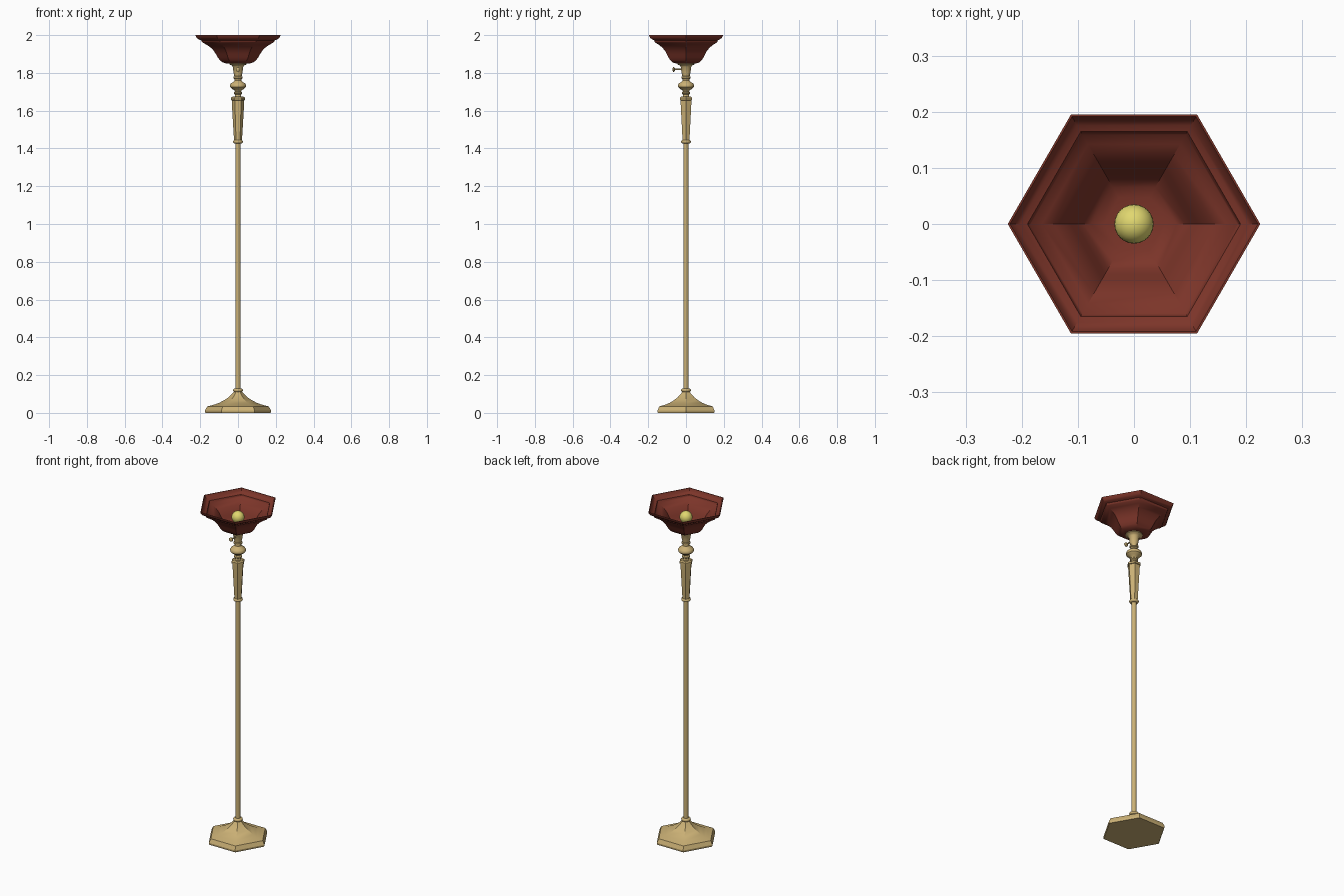
import bpy, bmesh
from math import cos, sin, pi, radians
from mathutils import Matrix


def material(name, rgb):
    m = bpy.data.materials.new(name)
    m.diffuse_color = (*rgb, 1)
    return m


BRASS = material("brass", (0.60, 0.44, 0.18))
RED = material("red_glass", (0.20, 0.035, 0.022))
GLOW = material("bulb_glow", (0.75, 0.68, 0.16))


def lathe(name, profile, sides, mat, matrix=None, angle=35):
    """Spin (radius, z) points around z; zero radius closes the end."""
    bm = bmesh.new()
    rings = []
    for r, z in profile:
        if r == 0:
            rings.append([bm.verts.new((0, 0, z))] * sides)
        else:
            rings.append([bm.verts.new((r * cos(2 * pi * i / sides), r * sin(2 * pi * i / sides), z))
                          for i in range(sides)])
    for a, b in zip(rings, rings[1:]):
        for i in range(sides):
            j = (i + 1) % sides
            bm.faces.new(list(dict.fromkeys((a[i], a[j], b[j], b[i]))))
    bmesh.ops.recalc_face_normals(bm, faces=bm.faces)
    if matrix:
        bm.transform(matrix)
    me = bpy.data.meshes.new(name)
    bm.to_mesh(me)
    bm.free()
    ob = bpy.data.objects.new(name, me)
    bpy.context.collection.objects.link(ob)
    me.materials.append(mat)
    bpy.ops.object.select_all(action='DESELECT')
    ob.select_set(True)
    bpy.context.view_layer.objects.active = ob
    bpy.ops.object.shade_smooth_by_angle(angle=radians(angle))
    return ob


def ring(name, z, r, h, sides=24):
    """Rounded collar centred at height z."""
    pts = [(0, z - h)] + [(r - 0.008 + 0.008 * cos(t * pi / 8), z + h * sin(t * pi / 8))
                          for t in range(-4, 5)] + [(0, z + h)]
    return lathe(name, pts, sides, BRASS)


# Hexagonal flared base
lathe("base", [(0, 0), (0.172, 0), (0.175, 0.006), (0.175, 0.012), (0.163, 0.034), (0.155, 0.036),
               (0.125, 0.044), (0.098, 0.054), (0.072, 0.068), (0.050, 0.083),
               (0.034, 0.098), (0.022, 0.112), (0, 0.112)], 6, BRASS, angle=25)
ring("base_collar", 0.12, 0.026, 0.009)

# Round pole in two lengths
for name, z0, z1 in (("lower_pole", 0.11, 1.0), ("upper_pole", 1.0, 1.44)):
    lathe(name, [(0, z0), (0.0135, z0), (0.0135, z1), (0, z1)], 20, BRASS)
ring("pole_collar", 1.436, 0.026, 0.009)

# Tapered hexagonal column with cap
lathe("column", [(0, 1.442), (0.021, 1.442), (0.033, 1.645), (0.033, 1.655), (0.038, 1.657),
                 (0.038, 1.668), (0.030, 1.674), (0, 1.676)], 6, BRASS)

# Turned neck, knob and rings
lathe("neck", [(0, 1.67), (0.018, 1.67), (0.016, 1.685), (0.022, 1.69), (0.022, 1.697),
               (0.016, 1.702), (0.020, 1.709), (0.033, 1.716), (0.042, 1.725), (0.043, 1.735),
               (0.038, 1.744), (0.025, 1.752), (0.018, 1.760), (0.018, 1.768),
               (0.024, 1.771), (0.024, 1.779), (0.017, 1.784), (0, 1.784)], 24, BRASS)

# Flared cup and plate under the shade
lathe("shade_cup", [(0, 1.78), (0.019, 1.78), (0.023, 1.80), (0.028, 1.832), (0.034, 1.84),
                    (0.046, 1.845), (0.046, 1.85), (0, 1.85)], 24, BRASS)

# Hexagonal bowl shade with stepped rim, walled inside and out
outer = [(0.058, 1.849), (0.080, 1.855), (0.096, 1.867), (0.107, 1.882), (0.117, 1.900),
         (0.129, 1.918), (0.146, 1.935), (0.168, 1.950), (0.188, 1.961), (0.192, 1.966),
         (0.194, 1.972), (0.207, 1.977), (0.218, 1.985), (0.222, 1.992), (0.225, 1.996), (0.225, 2.0)]
inner = [(r - 0.004, z + 0.003) for r, z in outer[:-2]]
lathe("shade", [(0, 1.849)] + outer + [(0.221, 2.0)] + inner[::-1] + [(0, 1.852)], 6, RED)

# Bulb on its socket
lathe("socket", [(0, 1.85), (0.016, 1.85), (0.016, 1.898), (0, 1.898)], 16, BRASS)
lathe("bulb", [(0, 1.893)] + [(0.035 * sin(k * pi / 14), 1.928 - 0.035 * cos(k * pi / 14))
                              for k in range(1, 14)] + [(0, 1.963)], 24, GLOW)

# Turn switch on the front of the cup
lathe("switch", [(0, 0.015), (0.004, 0.015), (0.004, 0.058), (0.008, 0.060), (0.012, 0.063),
                 (0.012, 0.068), (0.007, 0.071), (0, 0.072)], 12, BRASS,
      Matrix.Translation((0, 0, 1.818)) @ Matrix.Rotation(pi / 2, 4, 'X'))
